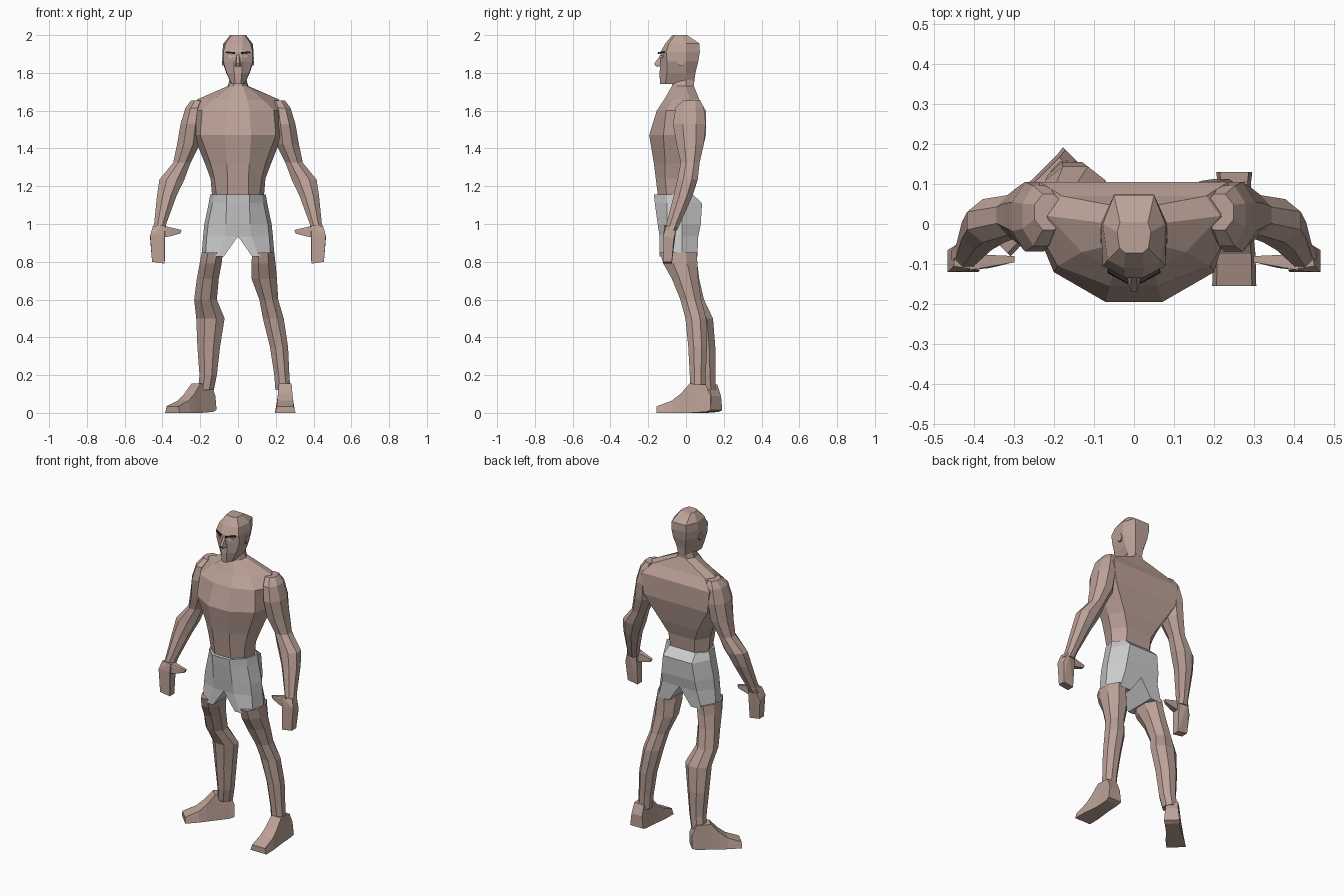
import bpy, bmesh
from math import cos, sin, pi, radians
from mathutils import Vector, Matrix


def material(name, rgb):
    m = bpy.data.materials.new(name)
    m.diffuse_color = (*rgb, 1)
    return m


SKIN = material("skin", (0.50, 0.36, 0.31))
DARK = material("dark_hair", (0.02, 0.02, 0.02))
WHITE = material("eye_white", (0.8, 0.8, 0.8))


def finish(name, bm, mat, mirror=False):
    bmesh.ops.recalc_face_normals(bm, faces=bm.faces)
    me = bpy.data.meshes.new(name)
    bm.to_mesh(me)
    bm.free()
    ob = bpy.data.objects.new(name, me)
    bpy.context.collection.objects.link(ob)
    if mat:
        me.materials.append(mat)
    if mirror:
        mod = ob.modifiers.new("mirror", 'MIRROR')
        mod.use_mirror_merge = False
    return ob


def loft(name, rings, mat=SKIN, mirror=False):
    bm = bmesh.new()
    rows = [[bm.verts.new(p) for p in r] for r in rings]
    n = len(rows[0])
    for a, b in zip(rows, rows[1:]):
        for i in range(n):
            j = (i + 1) % n
            bm.faces.new((a[i], a[j], b[j], b[i]))
    bm.faces.new(rows[0])
    bm.faces.new(rows[-1])
    return finish(name, bm, mat, mirror)


def hull(name, pts, mat=SKIN, mirror=False):
    bm = bmesh.new()
    for p in pts:
        bm.verts.new(p)
    bmesh.ops.convex_hull(bm, input=bm.verts)
    bmesh.ops.dissolve_limit(bm, angle_limit=0.02, verts=bm.verts, edges=bm.edges)
    return finish(name, bm, mat, mirror)


def limb(name, sections, mirror=False):
    # eight-sided cross-sections: centre x, y, z, half width, half depth
    k = 1 / cos(pi / 8)
    rings = [[(x + rx * k * cos((i + .5) * pi / 4), y + ry * k * sin((i + .5) * pi / 4), z)
              for i in range(8)] for x, y, z, rx, ry in sections]
    return loft(name, rings, SKIN, mirror)


def body(name, levels):
    # symmetric rings: z, then front, corner, side and back points of one half
    rings = []
    for z, *half in levels:
        right = [(x, y, z) for x, y in half]
        rings.append(right + [(-x, y, z) for x, y, z in reversed(right)])
    return loft(name, rings)


# Torso with neck
body("torso", [
    (1.78, (.02, -.07), (.035, -.03), (.04, .0), (.02, .04)),
    (1.73, (.025, -.075), (.045, -.05), (.055, .0), (.03, .042)),
    (1.66, (.05, -.115), (.13, -.07), (.215, .02), (.18, .07)),
    (1.60, (.06, -.155), (.19, -.105), (.25, .0), (.235, .105)),
    (1.47, (.07, -.195), (.20, -.12), (.235, .0), (.22, .105)),
    (1.32, (.06, -.17), (.145, -.11), (.175, -.02), (.13, .07)),
    (1.24, (.055, -.16), (.125, -.11), (.145, -.03), (.09, .045)),
    (1.12, (.055, -.145), (.11, -.10), (.135, -.03), (.08, .03)),
])

# Head
body("head", [
    (1.74, (.015, -.138), (.033, -.11), (.035, .0), (.022, .042)),
    (1.80, (.02, -.14), (.060, -.10), (.062, .0), (.03, .05)),
    (1.86, (.02, -.135), (.078, -.10), (.082, .0), (.045, .065)),
    (1.91, (.02, -.135), (.078, -.105), (.083, .0), (.05, .073)),
    (1.955, (.025, -.11), (.066, -.09), (.078, .0), (.05, .072)),
    (2.0, (.022, -.072), (.036, -.06), (.042, -.02), (.035, .005)),
])

# Face details
hull("nose", [(s * x, y, z) for s in (1, -1) for x, y, z in
              ((.007, -.13, 1.90), (.018, -.13, 1.835), (.008, -.168, 1.85), (.008, -.16, 1.835))])
hull("eyebrow", [(.015, -.15, 1.90), (.015, -.148, 1.91), (.066, -.122, 1.905),
                 (.064, -.12, 1.914), (.018, -.13, 1.905), (.064, -.10, 1.91)], DARK, True)
hull("eye", [(.02, -.142, 1.888), (.035, -.134, 1.896), (.056, -.121, 1.89), (.038, -.132, 1.878),
             (.03, -.12, 1.888), (.05, -.11, 1.888)], WHITE, True)
hull("ear", [(x, -.028 + .02 * cos(a), 1.86 + .025 * sin(a))
             for x in (.07, .084) for a in (i * pi / 3 for i in range(6))], SKIN, True)

# Arms
limb("arm", [
    (.213, .03, 1.655, .035, .045), (.232, .02, 1.615, .046, .075), (.248, .018, 1.53, .056, .087),
    (.263, .022, 1.42, .06, .072), (.297, .022, 1.325, .046, .05), (.35, .008, 1.235, .066, .054),
    (.377, -.015, 1.15, .052, .05), (.412, -.068, 1.0, .032, .036), (.42, -.08, .965, .036, .032)], True)
hull("hand", [(.385, -.115, .99), (.45, -.105, .99), (.385, -.06, .99), (.44, -.05, .99),
              (.39, -.12, .94), (.465, -.12, .94), (.465, -.065, .92), (.39, -.065, .92),
              (.388, -.12, .79), (.455, -.12, .80), (.455, -.075, .80), (.388, -.075, .79)], SKIN, True)
hull("thumb", [(.41, -.115, .995), (.41, -.075, .995), (.41, -.115, .925), (.41, -.075, .925),
               (.36, -.11, .975), (.36, -.08, .975), (.36, -.11, .935), (.36, -.08, .935),
               (.298, -.095, .968), (.298, -.08, .968), (.305, -.095, .95), (.305, -.08, .95)], SKIN, True)

# Shorts: z, inner x, front x, front y, side x, back x, back y
shorts = []
for z, ix, fx, fy, sx, bx, by in [
        (1.157, 0, .06, -.17, .147, .09, .035), (1.11, 0, .06, -.165, .155, .10, .085),
        (1.0, 0, .065, -.15, .178, .115, .078), (.935, 0, .07, -.14, .185, .12, .065),
        (.828, .075, .11, -.14, .193, .15, .06)]:
    shorts.append([(ix, fy, z), (fx, fy, z), (sx - .02, -.10, z), (sx, -.02, z),
                   (bx, by, z), (ix, by, z)])
loft("shorts", shorts, None, True)

# Legs, standing in a slightly different pose on each side
limb("left_leg", [
    (.134, -.04, .85, .058, .098), (.135, -.03, .79, .064, .09), (.139, -.005, .71, .067, .07),
    (.163, .025, .60, .05, .055), (.187, .052, .50, .055, .055), (.217, .062, .35, .048, .05),
    (.232, .062, .20, .04, .042), (.238, .062, .12, .04, .04)])
limb("right_leg", [
    (-.136, -.04, .85, .056, .098), (-.145, -.03, .79, .058, .09), (-.16, .0, .71, .058, .07),
    (-.172, .035, .60, .06, .06), (-.146, .085, .50, .075, .058), (-.155, .10, .35, .06, .055),
    (-.158, .107, .20, .046, .048), (-.17, .115, .12, .042, .042)])


def foot(name, mtx):
    # quads from heel to toe: y, half width, sole height, top height
    rings = []
    for y, w, lo, hi in [(.13, .045, .015, .09), (.105, .042, .005, .15), (.02, .042, 0, .155),
                         (-.03, .048, 0, .10), (-.075, .053, 0, .065), (-.155, .055, 0, .035)]:
        t = w * .8
        rings.append([mtx @ Vector(p) for p in ((-w, y, lo), (w, y, lo), (t, y, hi), (-t, y, hi))])
    loft(name, rings)


# Feet
foot("left_foot", Matrix.Translation((.25, 0, 0)))
foot("right_foot", Matrix.Translation((-.237, .068, 0)) @ Matrix.Rotation(radians(-45), 4, 'Z'))
